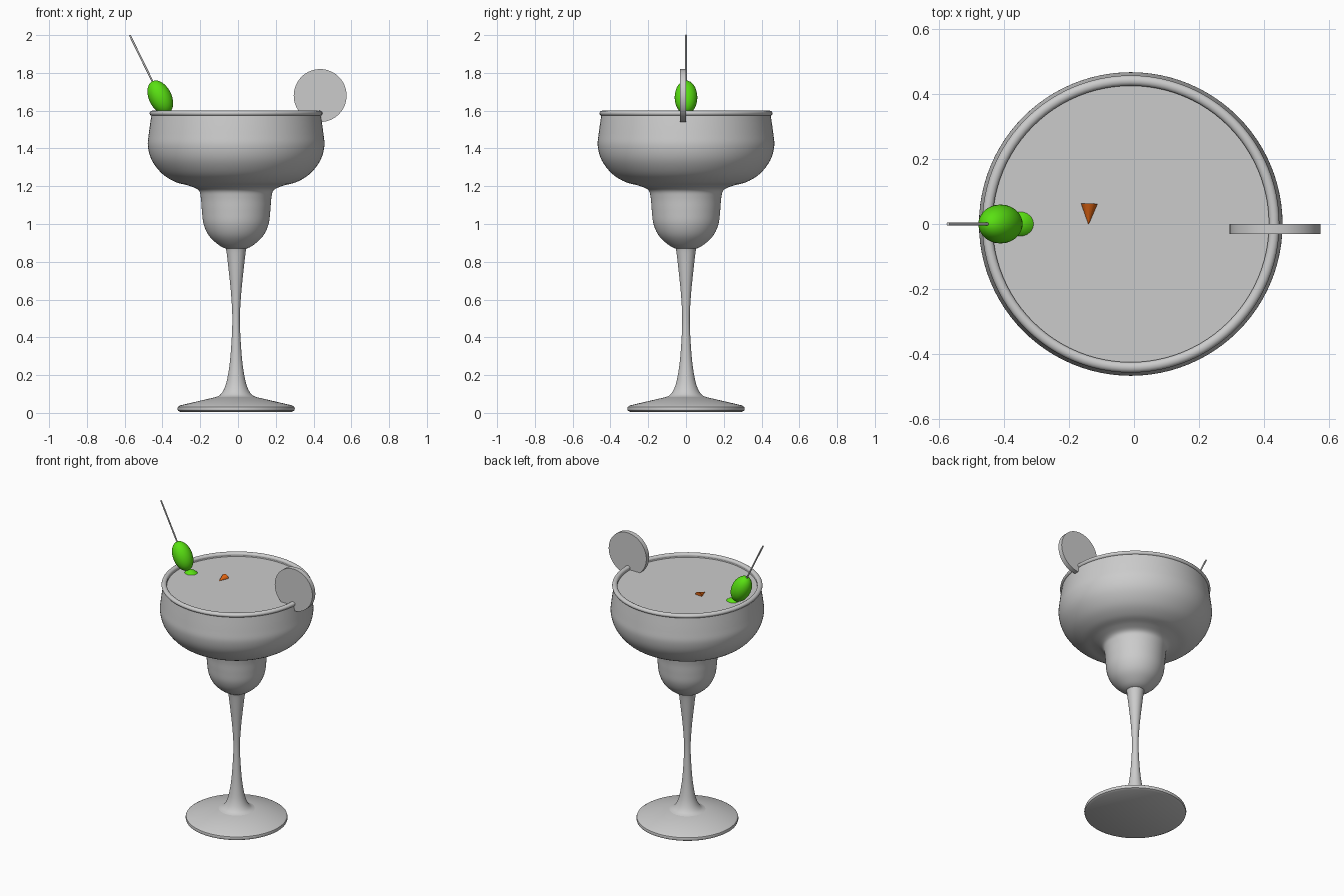
import bpy, bmesh, math
from mathutils import Vector, Matrix

if "Cube" in bpy.data.objects:
    bpy.data.objects.remove(bpy.data.objects["Cube"], do_unlink=True)

AXIS_X = -0.01      # centre line of the glass
LIQUID_Z = 1.575


def material(name, rgb):
    mat = bpy.data.materials.new(name)
    mat.use_nodes = True
    mat.diffuse_color = (*rgb, 1)
    mat.node_tree.nodes["Principled BSDF"].inputs["Base Color"].default_value = (*rgb, 1)
    return mat


GREY = material("pale grey", (0.6, 0.6, 0.6))
GREEN = material("olive green", (0.1, 0.75, 0.006))
ORANGE = material("orange", (0.75, 0.13, 0.006))


def finish(name, bm, mat, angle=40):
    bmesh.ops.recalc_face_normals(bm, faces=bm.faces)
    mesh = bpy.data.meshes.new(name)
    bm.to_mesh(mesh)
    bm.free()
    mesh.materials.append(mat)
    obj = bpy.data.objects.new(name, mesh)
    bpy.context.collection.objects.link(obj)
    bpy.ops.object.select_all(action="DESELECT")
    obj.select_set(True)
    bpy.context.view_layer.objects.active = obj
    bpy.ops.object.shade_smooth_by_angle(angle=math.radians(angle))
    return obj


def smooth_path(points, steps=5):
    """Catmull-Rom curve through the profile points."""
    p = [Vector(q) for q in points]
    p = [p[0]] + p + [p[-1]]
    out = []
    for a, b, c, d in zip(p, p[1:], p[2:], p[3:]):
        for i in range(steps):
            t = i / steps
            out.append(0.5 * (2 * b + (c - a) * t + (2 * a - 5 * b + 4 * c - d) * t * t
                              + (3 * b - a - 3 * c + d) * t ** 3))
    return out + [p[-1]]


def lathe(name, profile, mat, sides=96):
    bm = bmesh.new()
    verts = [bm.verts.new((r, 0, z)) for r, z in profile]
    edges = [bm.edges.new(pair) for pair in zip(verts, verts[1:])]
    bmesh.ops.spin(bm, geom=verts + edges, axis=(0, 0, 1), cent=(0, 0, 0),
                   angle=math.tau, steps=sides, use_duplicate=False)
    bmesh.ops.remove_doubles(bm, verts=bm.verts, dist=1e-5)
    obj = finish(name, bm, mat)
    obj.location.x = AXIS_X
    return obj


def cylinder(name, start, end, r1, r2, sides, mat):
    start, end = Vector(start), Vector(end)
    axis = end - start
    matrix = Matrix.Translation((start + end) / 2) @ axis.to_track_quat("Z", "Y").to_matrix().to_4x4()
    bm = bmesh.new()
    bmesh.ops.create_cone(bm, cap_ends=True, segments=sides, radius1=r1, radius2=r2,
                          depth=axis.length, matrix=matrix)
    return finish(name, bm, mat)


# Foot, with a rounded edge and a sloping top
lathe("foot", [(0, 0.005), (0.295, 0.005), (0.308, 0.012), (0.311, 0.022),
               (0.308, 0.032), (0.295, 0.04), (0.11, 0.083), (0, 0.083)], GREY)

# Slender waisted stem
lathe("stem", smooth_path([(0.115, 0.081), (0.085, 0.095), (0.062, 0.13), (0.045, 0.19),
                           (0.03, 0.3), (0.02, 0.48), (0.026, 0.62), (0.04, 0.76),
                           (0.052, 0.86), (0.06, 0.88)]), GREY)

# Stepped bowl: narrow lower cup, wide upper cup, then the inner wall
outer = smooth_path([(0, 0.865), (0.055, 0.87), (0.1, 0.895), (0.145, 0.94), (0.172, 1.0),
                     (0.181, 1.07), (0.187, 1.14), (0.2, 1.18), (0.25, 1.203),
                     (0.32, 1.222), (0.39, 1.265), (0.445, 1.335), (0.467, 1.41),
                     (0.462, 1.48), (0.447, 1.585)])
lathe("bowl", outer + [(0.428, 1.585), (0.422, 1.54)], GREY)

# Rolled rim
rim = [(0.442 + 0.016 * math.cos(a), 1.586 + 0.014 * math.sin(a))
       for a in (math.tau * i / 16 for i in range(17))]
lathe("rim", rim, GREY)

# Drink surface
lathe("drink", [(0, LIQUID_Z), (0.427, LIQUID_Z), (0.42, 1.55), (0, 1.55)], GREY)

# Fruit wheel hooked over the rim
cylinder("fruit_slice", (0.435, -0.031, 1.68), (0.435, 0, 1.68), 0.14, 0.14, 64, GREY)

# Olives threaded on a leaning pick
pick_top = Vector((-0.573, 0, 2))
pick_dir = Vector((0.44, 0, -0.898)).normalized()
cylinder("pick", pick_top, pick_top + pick_dir * 0.65, 0.005, 0.005, 12, GREY)
tilt = pick_dir.to_track_quat("Z", "Y").to_matrix().to_4x4()
for name, along in (("upper_olive", 0.367), ("lower_olive", 0.551)):
    bm = bmesh.new()
    matrix = Matrix.Translation(pick_top + pick_dir * along) @ tilt @ Matrix.Diagonal((0.06, 0.06, 0.095, 1))
    bmesh.ops.create_uvsphere(bm, u_segments=32, v_segments=20, radius=1, matrix=matrix)
    finish(name, bm, GREEN)

# Small orange wedge floating in the drink
cylinder("orange_wedge", (-0.138, 0.062, 1.572), (-0.14, 0, 1.575), 0.026, 0.001, 12, ORANGE)
